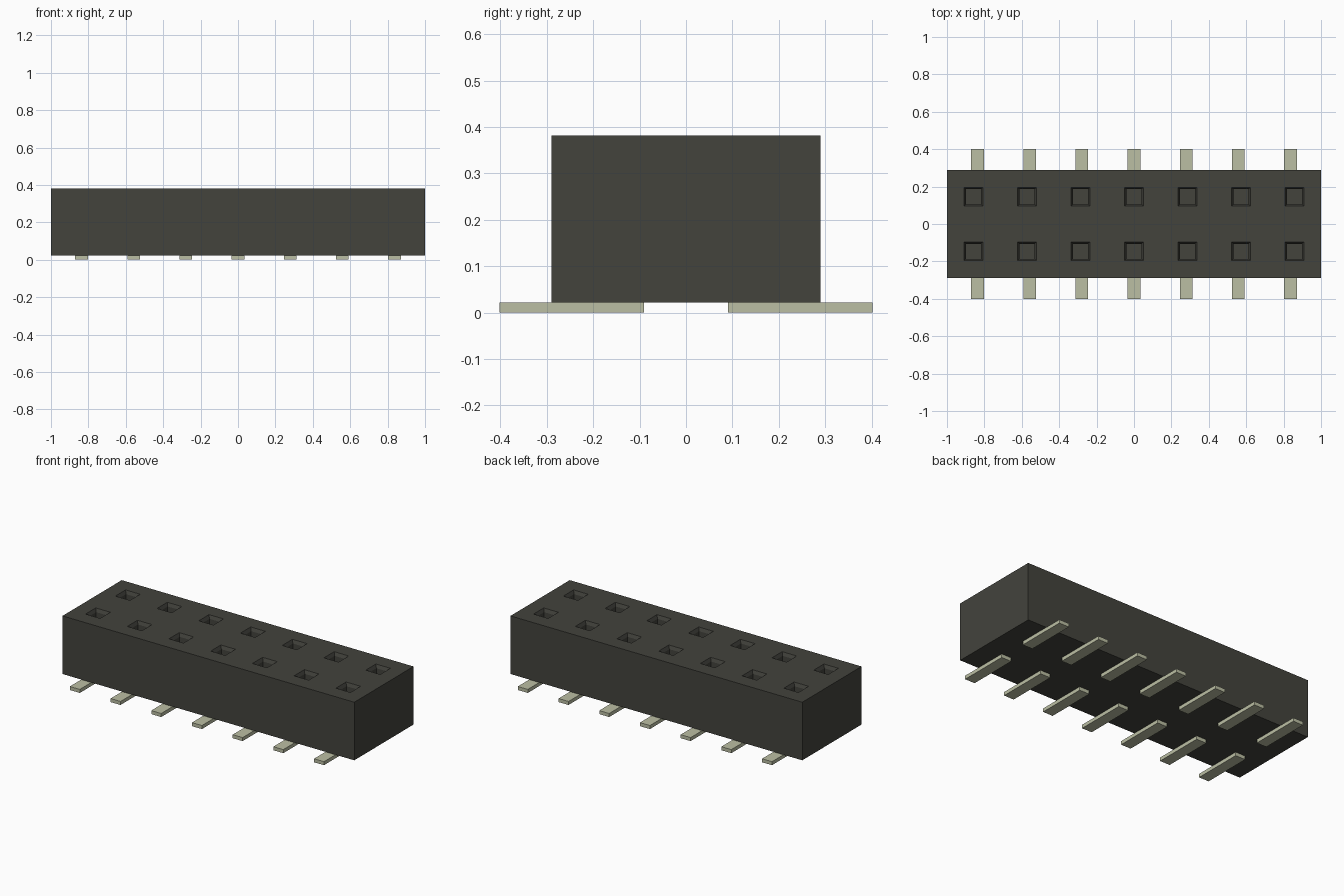
import bpy
import bmesh
from mathutils import Vector

cube = bpy.data.objects.get("Cube")
if cube:
    bpy.data.objects.remove(cube, do_unlink=True)


def make_material(name, rgb):
    mat = bpy.data.materials.new(name)
    mat.use_nodes = True
    mat.diffuse_color = (*rgb, 1)
    mat.node_tree.nodes["Principled BSDF"].inputs["Base Color"].default_value = (*rgb, 1)
    return mat


def add_box(bm, lo, hi):
    lo, hi = Vector(lo), Vector(hi)
    verts = bmesh.ops.create_cube(bm, size=1)["verts"]
    for v in verts:
        v.co = (lo + hi) / 2 + v.co * (hi - lo)


def finish(bm, name, mat):
    mesh = bpy.data.meshes.new(name)
    bm.to_mesh(mesh)
    bm.free()
    mesh.materials.append(mat)
    obj = bpy.data.objects.new(name, mesh)
    bpy.context.collection.objects.link(obj)
    return obj


housing_mat = make_material("dark plastic", (0.056, 0.056, 0.046))
metal_mat = make_material("pale metal", (0.50, 0.52, 0.37))

COLUMNS = range(-3, 4)
PIN_Z = 0.022
TOP_Z = 0.382
SOCKET_PITCH, SOCKET_Y, SOCKET_HALF = 0.286, 0.146, 0.05
PIN_PITCH, PIN_HALF = 0.279, 0.034

# Housing block, its top cut along the socket edges
bm = bmesh.new()
add_box(bm, (-1, -0.29, PIN_Z), (1, 0.29, TOP_Z))
centres = [(i * SOCKET_PITCH, y) for i in COLUMNS for y in (-SOCKET_Y, SOCKET_Y)]
cuts = {(0, x + s * SOCKET_HALF) for x, _ in centres for s in (-1, 1)}
cuts |= {(1, y + s * SOCKET_HALF) for _, y in centres for s in (-1, 1)}
for axis, pos in sorted(cuts):
    normal = Vector((0, 0, 0))
    normal[axis] = 1
    bmesh.ops.bisect_plane(bm, geom=bm.verts[:] + bm.edges[:] + bm.faces[:],
                           plane_co=normal * pos, plane_no=normal)

# Sockets: a tapered lead-in, then a straight square hole
bm.normal_update()
sockets = [f for f in bm.faces if f.normal.z > 0.9 and any(
    (f.calc_center_median() - Vector((x, y, TOP_Z))).length < 0.01 for x, y in centres)]
bmesh.ops.inset_individual(bm, faces=sockets, thickness=0.014, depth=-0.02)
floors = bmesh.ops.extrude_discrete_faces(bm, faces=sockets)["faces"]
for f in floors:
    bmesh.ops.translate(bm, verts=f.verts[:], vec=(0, 0, -0.24))
bmesh.ops.recalc_face_normals(bm, faces=bm.faces[:])
finish(bm, "housing", housing_mat)

# Flat solder pins under both long sides
for side, name in ((-1, "front"), (1, "back")):
    for n, i in enumerate(COLUMNS, 1):
        x = i * PIN_PITCH
        y0, y1 = sorted((side * 0.09, side * 0.402))
        bm = bmesh.new()
        add_box(bm, (x - PIN_HALF, y0, 0), (x + PIN_HALF, y1, PIN_Z))
        finish(bm, f"{name}_pin_{n}", metal_mat)
